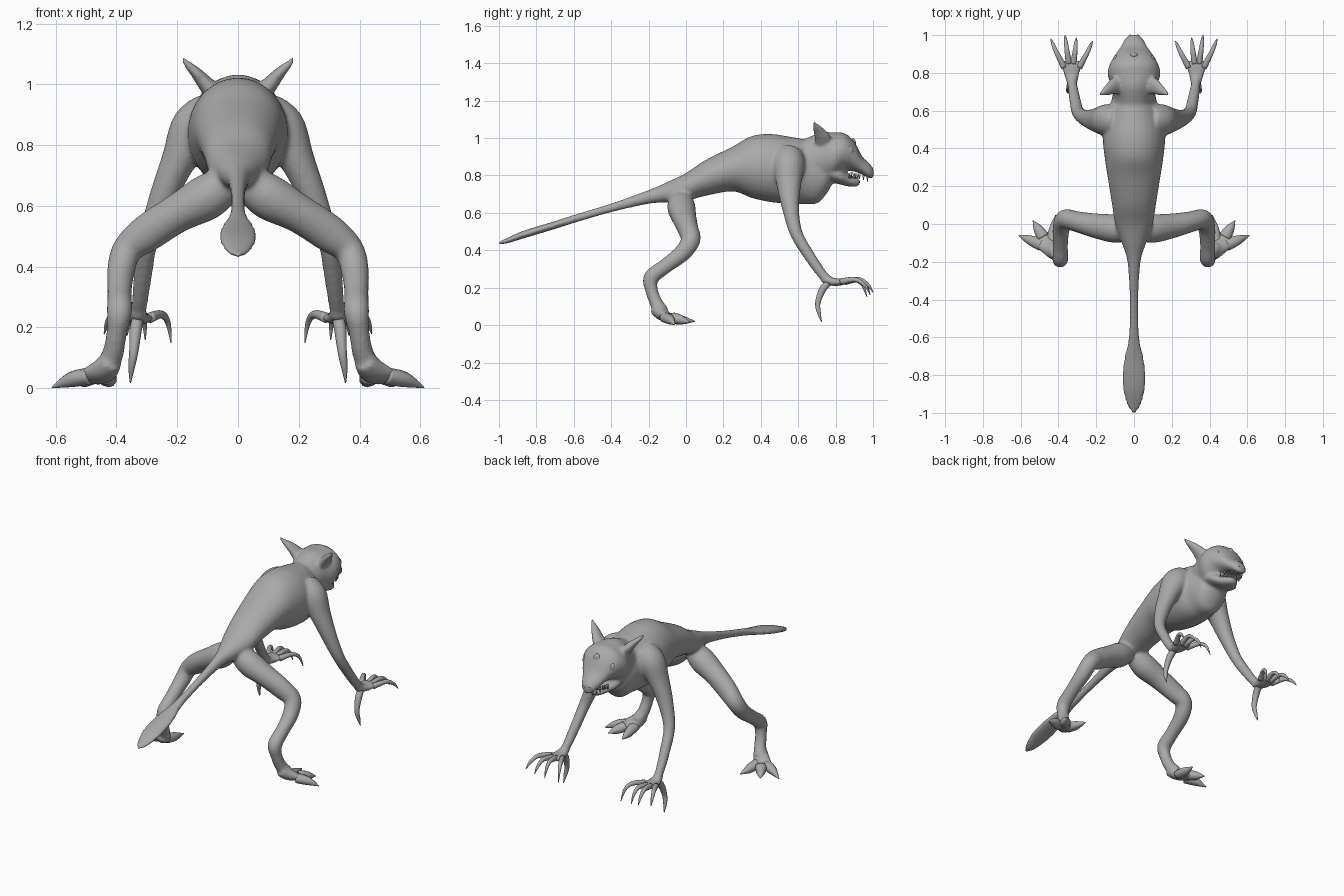
import bpy, bmesh, math
from mathutils import Vector, Matrix

if "Cube" in bpy.data.objects:
    bpy.data.objects.remove(bpy.data.objects["Cube"])

grey = bpy.data.materials.new("skin_grey")
grey.diffuse_color = (0.4, 0.4, 0.4, 1)
grey.use_nodes = True
grey.node_tree.nodes["Principled BSDF"].inputs["Base Color"].default_value = grey.diffuse_color
X, Y, Z = Vector((1, 0, 0)), Vector((0, 1, 0)), Vector((0, 0, 1))


def finish(name, bm):
    bmesh.ops.recalc_face_normals(bm, faces=bm.faces)
    me = bpy.data.meshes.new(name)
    bm.to_mesh(me)
    bm.free()
    me.materials.append(grey)
    for p in me.polygons:
        p.use_smooth = True
    ob = bpy.data.objects.new(name, me)
    bpy.context.collection.objects.link(ob)
    return ob


def spline(pts, steps):
    """Catmull-Rom through points of any dimension."""
    out = []
    n = len(pts)
    for i in range(n - 1):
        p0, p1, p2, p3 = (pts[max(0, min(n - 1, i + k))] for k in (-1, 0, 1, 2))
        for s in range(steps):
            t = s / steps
            out.append([0.5 * (2 * b + (c - a) * t + (2 * a - 5 * b + 4 * c - d) * t * t
                               + (3 * b - a - 3 * c + d) * t ** 3)
                        for a, b, c, d in zip(p0, p1, p2, p3)])
    out.append(list(pts[-1]))
    return out


def loft(name, pts, ref=Y, side=1, planar=False, steps=5, n=20):
    """Skin ellipses (x, y, z, radius along ref, other radius) along a path."""
    full = [(p[0] * side, p[1], p[2], p[3], p[-1]) for p in pts]
    path = spline(full, steps)
    bm = bmesh.new()
    rings = []
    for i, p in enumerate(path):
        c = Vector(p[:3])
        t = Vector(path[min(i + 1, len(path) - 1)][:3]) - Vector(path[max(i - 1, 0)][:3])
        t = Y.copy() if planar else t.normalized()
        u = (ref - t * ref.dot(t)).normalized()
        v = t.cross(u)
        a, b = max(p[3], 0.002), max(p[4], 0.002)
        rings.append([bm.verts.new(c + u * a * math.cos(k * math.tau / n)
                                   + v * b * math.sin(k * math.tau / n)) for k in range(n)])
    for r, q in zip(rings, rings[1:]):
        for k in range(n):
            bm.faces.new((r[k], r[(k + 1) % n], q[(k + 1) % n], q[k]))
    bm.faces.new(rings[0])
    bm.faces.new(rings[-1])
    return finish(name, bm)


def ball(name, loc, size, rot=0):
    bm = bmesh.new()
    bmesh.ops.create_uvsphere(bm, u_segments=16, v_segments=10, radius=1)
    m = Matrix.Translation(loc) @ Matrix.Rotation(rot, 4, 'Z') @ Matrix.Diagonal((*size, 1))
    bmesh.ops.transform(bm, matrix=m, verts=bm.verts)
    return finish(name, bm)


# Torso and tail: y, centre z, half width, half height
trunk = [(-1.005, .437, .006, .006), (-.96, .45, .036, .014), (-.88, .48, .058, .02),
         (-.8, .505, .063, .021), (-.7, .535, .05, .021), (-.6, .567, .028, .022),
         (-.4, .627, .023, .024), (-.2, .685, .035, .037), (-.1, .71, .065, .055),
         (0, .738, .1, .075), (.1, .785, .116, .095), (.25, .835, .14, .12),
         (.35, .845, .155, .165), (.45, .84, .165, .182), (.55, .828, .155, .18),
         (.63, .82, .125, .172), (.7, .80, .11, .15), (.75, .79, .09, .09), (.785, .79, .04, .03)]
skull = [(.55, .87, .09, .11), (.63, .87, .1, .125), (.72, .895, .115, .135),
         (.79, .905, .14, .125), (.85, .925, .127, .1), (.9, .9, .097, .08),
         (.94, .855, .07, .05), (.98, .825, .048, .04), (1.002, .812, .025, .027)]
jaw = [(.74, .83, .1, .06), (.82, .798, .1, .045), (.87, .775, .065, .034),
       (.91, .764, .04, .024), (.93, .766, .02, .014)]
parts = [loft(nm, [(0, *r) for r in rows], X, planar=True, n=32)
         for nm, rows in (("body", trunk), ("skull", skull), ("lower_jaw", jaw))]

for s in (1, -1):
    # Arm and flat palm
    parts.append(loft("arm", [(.08, .55, .90, .08), (.14, .55, .85, .085), (.195, .55, .75, .066, .058),
                              (.25, .56, .62, .045), (.295, .59, .49, .034), (.313, .66, .37, .03),
                              (.325, .73, .27, .026), (.33, .77, .235, .024)], Y, s))
    parts.append(loft("palm", [(.326, .73, .25, .024), (.33, .79, .23, .04, .022),
                               (.33, .84, .232, .055, .017), (.33, .865, .234, .045, .012)], X, s))
    # Thigh, shank and heel
    parts.append(loft("leg", [(.03, -.03, .68, .06), (.1, -.025, .63, .075, .075), (.2, -.01, .575, .066, .064),
                              (.3, .012, .51, .055, .062), (.365, .025, .455, .052, .05),
                              (.385, -.02, .385, .046), (.39, -.11, .315, .04), (.39, -.185, .255, .042),
                              (.398, -.185, .19, .034), (.41, -.16, .12, .035), (.43, -.13, .07, .04)], Y, s))
    # Foot pad
    parts.append(loft("foot", [(.415, -.165, .09, .035), (.44, -.13, .06, .048, .036),
                               (.475, -.09, .038, .056, .024), (.5, -.06, .03, .045, .014)], X, s))
    # Ear
    parts.append(loft("ear", [(.07, .74, .96, .05, .035), (.105, .73, 1.0, .045, .027),
                              (.135, .712, 1.035, .032, .02), (.16, .697, 1.06, .02, .014),
                              (.186, .683, 1.088, .006, .006)], Y, s))

# Blend the trunk, head and limbs into one skin
bpy.ops.object.select_all(action='DESELECT')
for p in parts:
    p.select_set(True)
body = parts[0]
bpy.context.view_layer.objects.active = body
bpy.ops.object.join()
rm = body.modifiers.new("blend", 'REMESH')
rm.mode = 'VOXEL'
rm.voxel_size = 0.009
rm.use_smooth_shade = True
sm = body.modifiers.new("soften", 'SMOOTH')
sm.iterations = 6
sm.factor = 0.5
for m in ("blend", "soften"):
    bpy.ops.object.modifier_apply(modifier=m)
if not body.data.materials:
    body.data.materials.append(grey)

for s, tag in ((1, "right"), (-1, "left")):
    # Fingers and hanging thumb
    for i, (bx, by, tx, ty, tz) in enumerate(((.29, .83, .22, .968, .15), (.32, .85, .305, .985, .16),
                                              (.345, .85, .365, 1.0, .175), (.37, .83, .44, .98, .18))):
        mid = (bx + (tx - bx) * .55, by + (ty - by) * .5, .243, .013)
        near = (bx + (tx - bx) * .85, by + (ty - by) * .82, .215, .009)
        loft(f"finger_{tag}_{i + 1}", [(bx, by, .232, .018), mid, near, (tx, ty, tz, .002)], Z, s, n=10)
    loft(f"thumb_{tag}", [(.33, .765, .23, .02), (.337, .73, .19, .02), (.343, .705, .12, .015),
                          (.35, .71, .07, .011), (.354, .725, .018, .002)], X, s, n=10)
    # Toes
    for i, (bx, by, tx, ty, tz) in enumerate(((.49, -.11, .612, -.06, .002), (.48, -.07, .535, .018, .015),
                                              (.435, -.1, .415, .048, .02))):
        mid = ((bx + tx) / 2, (by + ty) / 2, .028, .025, .026)
        loft(f"toe_{tag}_{i + 1}", [(bx, by, .04, .028, .035), mid, (tx, ty, tz, .002)], Z, s, n=10)
    # Side eye and nostril
    ball(f"eye_{tag}", (s * .099, .876, .93), (.012, .02, .026), s * .45)
    ball(f"nostril_{tag}", (s * .02, .995, .822), (.009, .008, .008))
    # Teeth along both jaws
    for i in range(5):
        k = i / 4
        x, y = .068 - .045 * k, .885 + .085 * k
        z = .818 - .025 * k
        loft(f"upper_tooth_{tag}_{i + 1}", [(x, y, z, .007), (x, y, z - .024, .001)], X, s, steps=1, n=6)
        x, y = .06 - .04 * k, .872 + .045 * k
        loft(f"lower_tooth_{tag}_{i + 1}", [(x, y, .785, .006), (x, y + .004, .812, .001)], X, s, steps=1, n=6)

# Upright forehead eye
ball("forehead_eye", (0, .893, .965), (.024, .016, .033))
